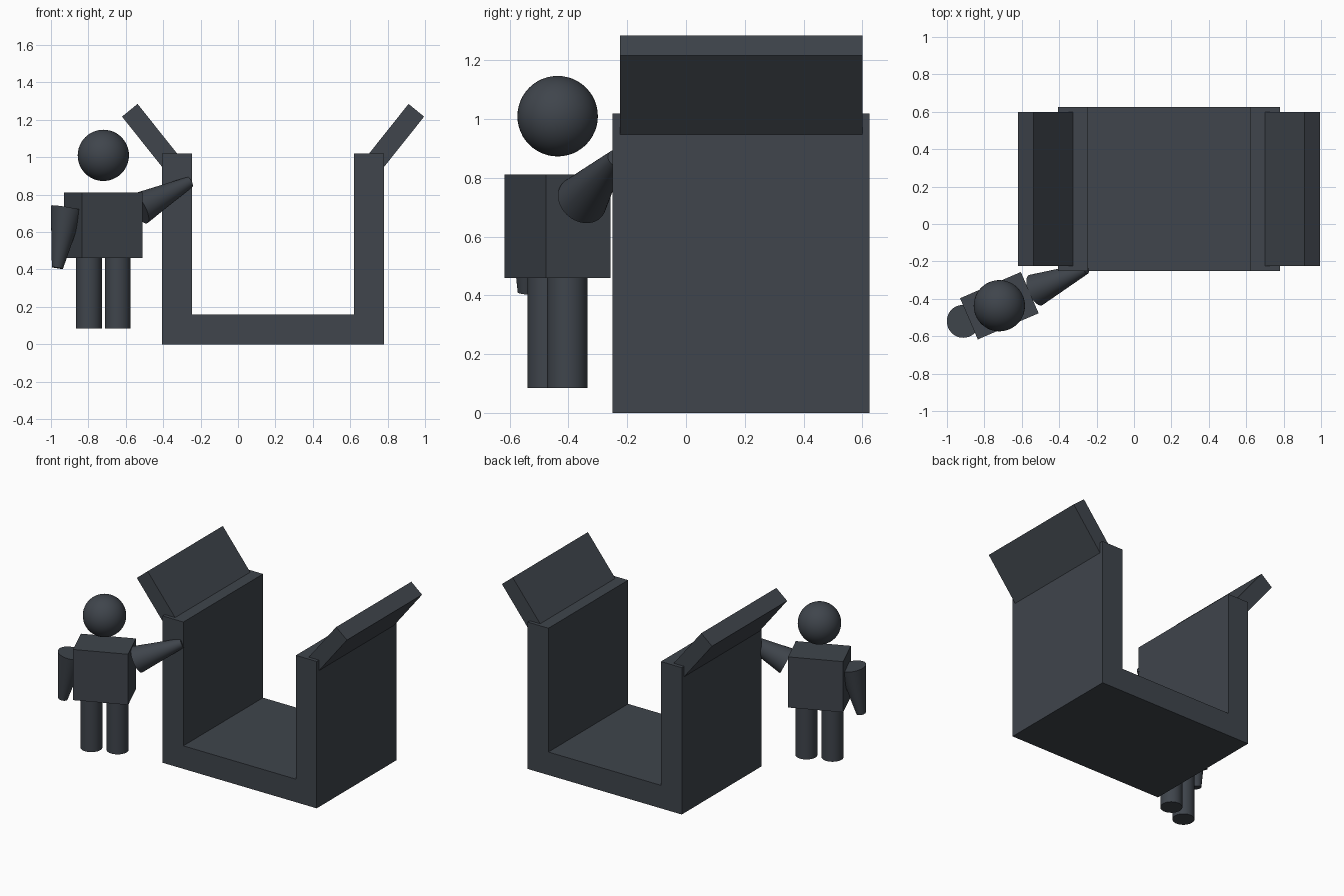
import bpy, math
from mathutils import Vector

if "Cube" in bpy.data.objects:
    bpy.data.objects.remove(bpy.data.objects["Cube"], do_unlink=True)

# One dark slate colour for everything
slate = bpy.data.materials.new("dark slate")
slate.use_nodes = True
COLOUR = (0.050, 0.059, 0.072, 1)
slate.diffuse_color = COLOUR
slate.node_tree.nodes["Principled BSDF"].inputs["Base Color"].default_value = COLOUR

YAW = math.radians(23.3)                      # the figure turns toward the channel
CENTRE = Vector((-0.72, -0.437, 0))
SIDE = Vector((math.cos(YAW), math.sin(YAW), 0))


def finish(obj, name, smooth=False):
    obj.name = name
    obj.data.materials.append(slate)
    if smooth:
        bpy.ops.object.shade_smooth_by_angle(angle=math.radians(40))
    return obj


def extrude_profile(name, points, y0, y1):
    """Prism from an x-z outline running from y0 to y1."""
    n = len(points)
    verts = [(x, y, z) for y in (y0, y1) for x, z in points]
    faces = [list(range(n)), list(range(2 * n - 1, n - 1, -1))]
    faces += [[i, i + n, (i + 1) % n + n, (i + 1) % n] for i in range(n)]
    mesh = bpy.data.meshes.new(name)
    mesh.from_pydata(verts, [], faces)
    obj = bpy.data.objects.new(name, mesh)
    bpy.context.collection.objects.link(obj)
    return finish(obj, name)


def limb(name, start, end, r1, r2):
    """Tapered round limb between two points."""
    axis = end - start
    bpy.ops.mesh.primitive_cone_add(
        vertices=48, radius1=r1, radius2=r2, depth=axis.length,
        location=(start + end) / 2,
        rotation=axis.to_track_quat('Z', 'Y').to_euler())
    return finish(bpy.context.object, name, True)


# Open U-shaped channel
extrude_profile("channel", [
    (-0.405, 0), (0.78, 0), (0.78, 1.02), (0.62, 1.02),
    (0.62, 0.16), (-0.245, 0.16), (-0.245, 1.02), (-0.405, 1.02)], -0.25, 0.625)

# Flared flaps on both walls, mirrored about the channel's middle
MID = 0.1875
flap = [(0.669, 0.98), (0.752, 0.912), (0.995, 1.217), (0.912, 1.285)]
extrude_profile("left_flap", flap, -0.225, 0.6)
extrude_profile("right_flap", [(2 * MID - x, z) for x, z in reversed(flap)], -0.225, 0.6)

# Torso
bpy.ops.mesh.primitive_cube_add(size=1, location=CENTRE + Vector((0, 0, 0.636)),
                                rotation=(0, 0, YAW))
torso = bpy.context.object
torso.scale = (0.354, 0.24, 0.352)
finish(torso, "torso")

# Head
bpy.ops.mesh.primitive_uv_sphere_add(segments=48, ring_count=24, radius=0.137,
                                     location=CENTRE + Vector((0, 0, 1.01)))
finish(bpy.context.object, "head", True)

# Legs
for name, s in (("right_leg", -1), ("left_leg", 1)):
    foot = CENTRE + SIDE * s * 0.084 + Vector((0, 0, 0.085))
    limb(name, foot, foot + Vector((0, 0, 0.38)), 0.069, 0.069)

# Arms: one hanging, one raised to the channel wall
for name, s, tilt, z in (("right_arm", -1, -80, 0.728), ("left_arm", 1, 26, 0.725)):
    shoulder = CENTRE + SIDE * s * 0.211 + Vector((0, 0, z))
    t = math.radians(tilt)
    reach = SIDE * s * math.cos(t) + Vector((0, 0, math.sin(t)))
    limb(name, shoulder, shoulder + reach * 0.325, 0.088, 0.03)
